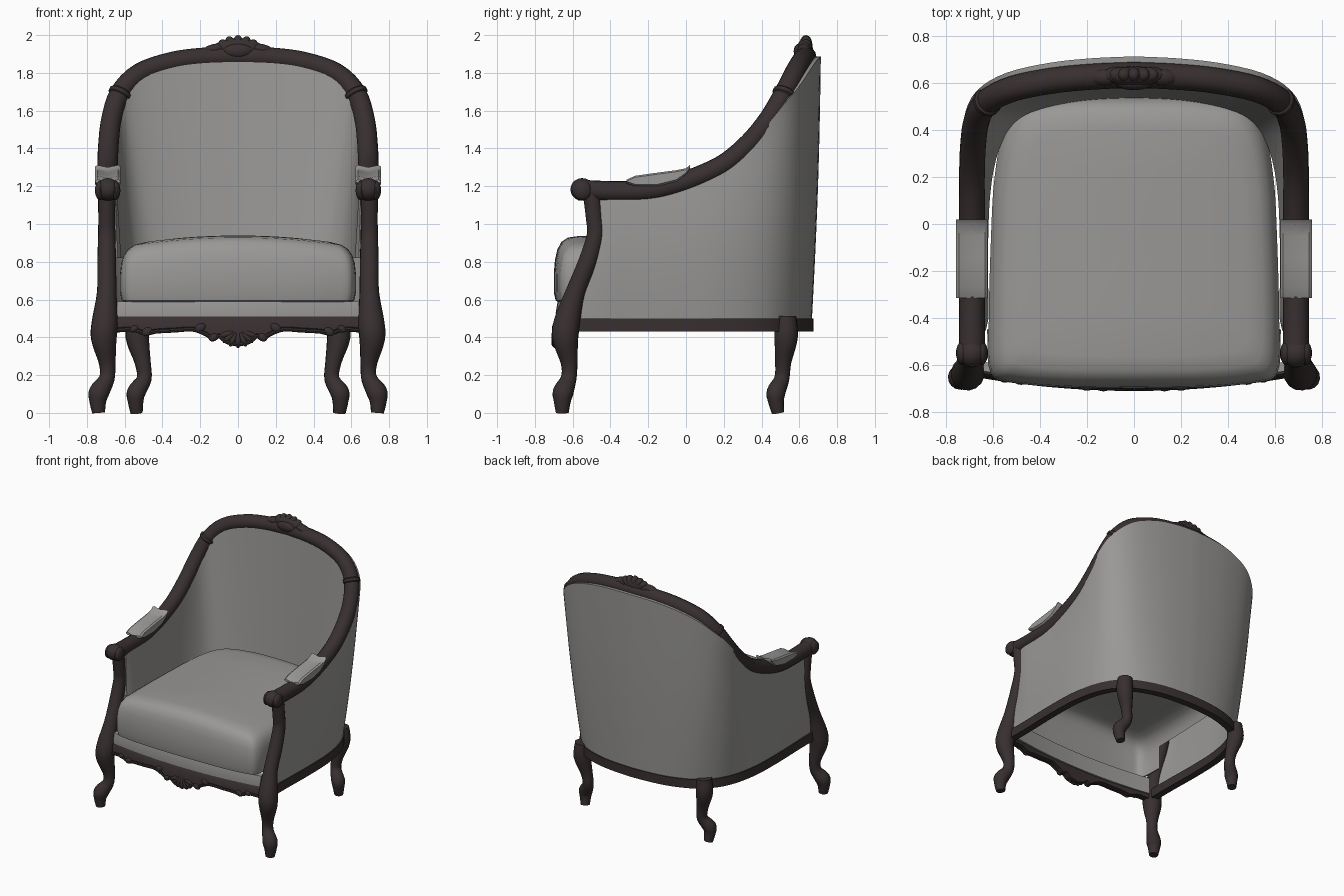
import bpy, bmesh, math
from mathutils import Vector, Matrix

if "Cube" in bpy.data.objects:
    bpy.data.objects.remove(bpy.data.objects["Cube"])


def material(name, rgb):
    m = bpy.data.materials.new(name)
    m.use_nodes = True
    m.diffuse_color = (*rgb, 1)
    m.node_tree.nodes["Principled BSDF"].inputs["Base Color"].default_value = (*rgb, 1)
    return m


WOOD = material("dark wood", (0.040, 0.029, 0.029))
FABRIC = material("grey fabric", (0.32, 0.315, 0.305))
made = []


def finish(bm, name, mat):
    bmesh.ops.recalc_face_normals(bm, faces=bm.faces)
    me = bpy.data.meshes.new(name)
    bm.to_mesh(me)
    bm.free()
    me.materials.append(mat)
    ob = bpy.data.objects.new(name, me)
    bpy.context.collection.objects.link(ob)
    made.append(ob)
    return ob


def smooth_path(pts, steps=4):
    """Catmull-Rom samples through points of any dimension."""
    P = [Vector(p) for p in pts]
    P = [P[0] * 2 - P[1]] + P + [P[-1] * 2 - P[-2]]
    out = []
    for i in range(1, len(P) - 2):
        a, b, c, d = P[i - 1:i + 3]
        for k in range(steps):
            t = k / steps
            out.append((b * 2 + (c - a) * t + (a * 2 - b * 5 + c * 4 - d) * t * t
                        + (b * 3 - a - c * 3 + d) * t ** 3) / 2)
    return out + [P[-2]]


def mirrored(half):
    """Continue a half path, ending on x = 0, onto the other side."""
    flip = [p.copy() for p in reversed(half[:-1])]
    for p in flip:
        p.x = -p.x
    return half + flip


def loft(name, rings, mat, closed=True, caps=(0, -1), keep=None):
    """Skin a row of sections; keep() may leave some faces out."""
    bm = bmesh.new()
    rows = [[bm.verts.new(p) for p in r] for r in rings]
    n = len(rows[0])
    for a, b in zip(rows, rows[1:]):
        for i in range(n if closed else n - 1):
            j = (i + 1) % n
            bm.faces.new((a[i], a[j], b[j], b[i]))
    for c in caps:
        bm.faces.new(rows[c])
    if keep:
        drop = [f for f in bm.faces if not keep(f.calc_center_median())]
        bmesh.ops.delete(bm, geom=drop, context='FACES')
    return finish(bm, name, mat)


def tube(name, path, mat, sides=14):
    """Round tube along (x, y, z, radius) samples with a twist-free frame."""
    pts = [Vector(p[:3]) for p in path]
    tangents = [(pts[min(i + 1, len(pts) - 1)] - pts[max(i - 1, 0)]).normalized()
                for i in range(len(pts))]
    u = tangents[0].orthogonal().normalized()
    rings, prev = [], tangents[0]
    for p, t, s in zip(pts, tangents, path):
        u = prev.rotation_difference(t) @ u
        v = t.cross(u)
        prev = t
        angles = [2 * math.pi * k / sides for k in range(sides)]
        rings.append([p + (u * math.cos(a) + v * math.sin(a)) * s[3] for a in angles])
    return loft(name, rings, mat)


def ellipsoid(name, loc, scale, mat, turn=0.0):
    bm = bmesh.new()
    M = Matrix.Translation(loc) @ Matrix.Rotation(turn, 4, 'Y') @ Matrix.Diagonal((*scale, 1))
    bmesh.ops.create_uvsphere(bm, u_segments=14, v_segments=10, radius=1, matrix=M)
    return finish(bm, name, mat)


def outward(path):
    """Horizontal normals of a path that starts at the model's left front."""
    out = []
    for i in range(len(path)):
        d = path[min(i + 1, len(path) - 1)] - path[max(i - 1, 0)]
        out.append(Vector((d.y, -d.x, 0)).normalized())
    return out


# Main rail: arms sweeping up into the arched back
arm_half = smooth_path([(.69, -.57, 1.18), (.69, -.4, 1.173), (.69, -.2, 1.177), (.69, -.05, 1.21),
                        (.69, .1, 1.265), (.69, .22, 1.328), (.685, .34, 1.432), (.67, .44, 1.555),
                        (.625, .52, 1.69), (.52, .575, 1.797), (.35, .61, 1.857),
                        (.18, .627, 1.88), (0, .635, 1.886)])
rail = mirrored(arm_half)
tube("arched_rail", [(*p, .055) for p in rail], WOOD)

# Seat outline, sampled in step with the main rail
base_half = smooth_path([(.69, -.58, .5), (.69, -.4, .5), (.695, -.2, .5), (.695, -.05, .5),
                         (.69, .1, .5), (.67, .24, .5), (.635, .36, .5), (.58, .46, .5),
                         (.49, .545, .5), (.39, .595, .5), (.27, .63, .5), (.14, .648, .5),
                         (0, .655, .5)])
base = mirrored(base_half)
base_out = outward(base)
rail_out = outward(rail)

# Upholstered tub: outer skin over the rail, inner lining down to the cushion
LEVELS = 12
sections = []
for i, (b, t, nb, nt) in enumerate(zip(base, rail, base_out, rail_out)):
    back = max(0, min(1, (t.z - 1.2) / .7))
    front = min(1, min(i, len(base) - 1 - i) / 4)
    outer, inner = [], []
    for k in range(LEVELS + 1):
        f = k / LEVELS
        n = nb.lerp(nt, f).normalized()
        bulge = (.018 - .01 * back) * math.sin(math.pi * f)
        mid = b.lerp(t, f)
        mid.y = max(mid.y, -.47 - max(0, .9 - mid.z) * .3)
        outer.append(mid + n * (.012 + (.018 + .05 * back) * f + bulge) * (.4 + .6 * front))
        g = (.82 - b.z) / (t.z - b.z)
        h = g + (1 - g) * f
        mid = b.lerp(t, h)
        mid.y = max(mid.y, -.47)
        n = nb.lerp(nt, h).normalized()
        inner.append(mid - n * (.03 + .06 * front + .045 * back - (.04 + .05 * back) * h * front))
    sections.append(outer + inner[::-1])
loft("tub_upholstery", sections, FABRIC, closed=False, caps=())

# Wooden seat rail under the shell
loft("seat_rail", [[p + n * o + Vector((0, 0, z)) for o, z in
                    ((.02, 0), (.02, -.07), (-.035, -.07), (-.035, 0))]
                   for p, n in zip(base, base_out)], WOOD)

# Legs, posts, arm knuckles, pads and collars on both sides
front_leg = [(.695, -.50, 1.16, .046), (.695, -.485, 1.03, .045), (.695, -.48, .94, .046),
             (.695, -.52, .8, .05), (.695, -.585, .64, .052), (.705, -.63, .48, .070),
             (.71, -.638, .39, .068), (.692, -.618, .26, .044), (.695, -.622, .18, .042),
             (.735, -.65, .11, .055), (.742, -.655, .06, .045), (.738, -.655, 0, .034)]
back_leg = [(.53, .53, .51, .055), (.533, .53, .40, .062), (.505, .515, .27, .043),
            (.497, .507, .18, .040), (.538, .477, .11, .050), (.542, .477, .06, .042),
            (.537, .487, 0, .033)]
pad_profile = [(-.315, 1.215, 1.235), (-.27, 1.2, 1.255), (-.15, 1.2, 1.272), (-.05, 1.225, 1.285),
               (0, 1.262, 1.295), (.02, 1.29, 1.312)]
for s, side in ((1, "left"), (-1, "right")):
    for label, pts in (("front_leg_and_post", front_leg), ("back_leg", back_leg)):
        tube(f"{side}_{label}", smooth_path([(s * x, y, z, r) for x, y, z, r in pts]), WOOD)
    ellipsoid(f"{side}_arm_knuckle", (s * .69, -.55, 1.183), (.062, .062, .060), WOOD)
    for e in (-1, 1):
        ellipsoid(f"{side}_arm_scroll", (s * .69 + e * .04, -.55, 1.178), (.028, .052, .052), WOOD)
    rings = []
    for y, lo, hi in pad_profile:
        section = ((-.055, lo), (-.067, lo + .01), (-.067, hi - .008), (-.055, hi),
                   (0, hi - .012), (.055, hi), (.067, hi - .008), (.067, lo + .01), (.055, lo))
        rings.append([(s * .69 + dx, y, z) for dx, z in section])
    loft(f"{side}_arm_pad", rings, FABRIC)
    c, d = Vector((s * .625, .52, 1.69)), Vector((s * -.4, .32, .8)).normalized() * .014
    tube(f"{side}_rail_collar", [(*(c + d * k), r) for k, r in
                                 ((-1.3, .054), (-.7, .063), (.7, .063), (1.3, .054))], WOOD)

# Loose seat cushion: crowned top over a rolled front, hollow beneath
plan = smooth_path([(0, -.70, 0), (.3, -.695, 0), (.52, -.675, 0), (.61, -.635, 0), (.625, -.45, 0),
                    (.615, -.05, 0), (.60, .2, 0), (.56, .4, 0), (.47, .51, 0), (.26, .545, 0),
                    (0, .55, 0)])
outline = mirrored(plan)[:-1]
rings = []
for size, z, crown in ((.95, .585, 0), (.985, .595, 0), (1, .64, 0), (1, .73, .01),
                       (.99, .79, .02), (.97, .83, .035), (.935, .86, .045), (.88, .878, .05),
                       (.78, .885, .052), (.5, .886, .053), (.2, .886, .053), (.03, .886, .053)):
    rings.append([(p.x * size, (p.y + .08) * size - .08,
                   z + crown * (1 - (p.x * size / .62) ** 2)) for p in outline])
loft("seat_cushion", rings, FABRIC, caps=(-1,), keep=lambda c: c.z > .8 or c.y < -.42)


def bow(x):
    return .05 * (x / .62) ** 2


# Fabric band below the cushion and the scalloped apron in front of it
xs = [-.64 + 1.28 * i / 80 for i in range(81)]
loft("front_fabric_band", [[(x, y + bow(x), z) for y, z in
                            ((-.68, .46), (-.69, .53), (-.68, .59), (-.64, .59), (-.64, .46))]
                           for x in xs], FABRIC)
edge = smooth_path([(.65, .43), (.56, .435), (.49, .415), (.43, .425), (.34, .43), (.24, .435),
                    (.17, .41), (.13, .385), (.10, .40), (.06, .37), (0, .355)], 5)
edge = mirrored(edge)
loft("carved_apron", [[(x, y + bow(x), z) for y, z in
                       ((-.69, lo), (-.705, lo + .02), (-.70, .49), (-.685, .512), (-.65, .512), (-.655, lo))]
                      for x, lo in edge], WOOD)
tube("apron_edge_bead", [(x, -.70 + bow(x), z + .006, .011) for x, z in edge], WOOD, 8)
for i in range(-3, 4):
    a = i * .42
    ellipsoid("apron_shell_lobe", (.065 * math.sin(a), -.695, .43 - .045 * math.cos(a)),
              (.017, .017, .042), WOOD, -a)
for s in (-1, 1):
    for x, z, r in ((.13, .40, .02), (.2, .45, .022), (.48, .43, .022), (.55, .445, .018)):
        ellipsoid("apron_scroll", (s * x, -.70 + bow(x), z), (r * 1.4, .015, r), WOOD, s * .5)

# Carved crest on top of the back: a low leafy mound with shallow lobes
ellipsoid("crest_mound", (0, .63, 1.925), (.14, .042, .058), WOOD)
for i in range(-3, 4):
    a = i * .4
    ellipsoid("crest_lobe", (.085 * math.sin(a), .635, 1.91 + .04 * math.cos(a)),
              (.03, .034, .05), WOOD, a * 1.1)
ellipsoid("crest_heart", (0, .60, 1.915), (.08, .03, .04), WOOD)
for s in (-1, 1):
    ellipsoid("crest_leaf", (s * .13, .625, 1.922), (.065, .035, .03), WOOD, s * .25)

bpy.ops.object.select_all(action='DESELECT')
for ob in made:
    ob.select_set(True)
bpy.context.view_layer.objects.active = made[0]
bpy.ops.object.shade_smooth_by_angle(angle=math.radians(40))
